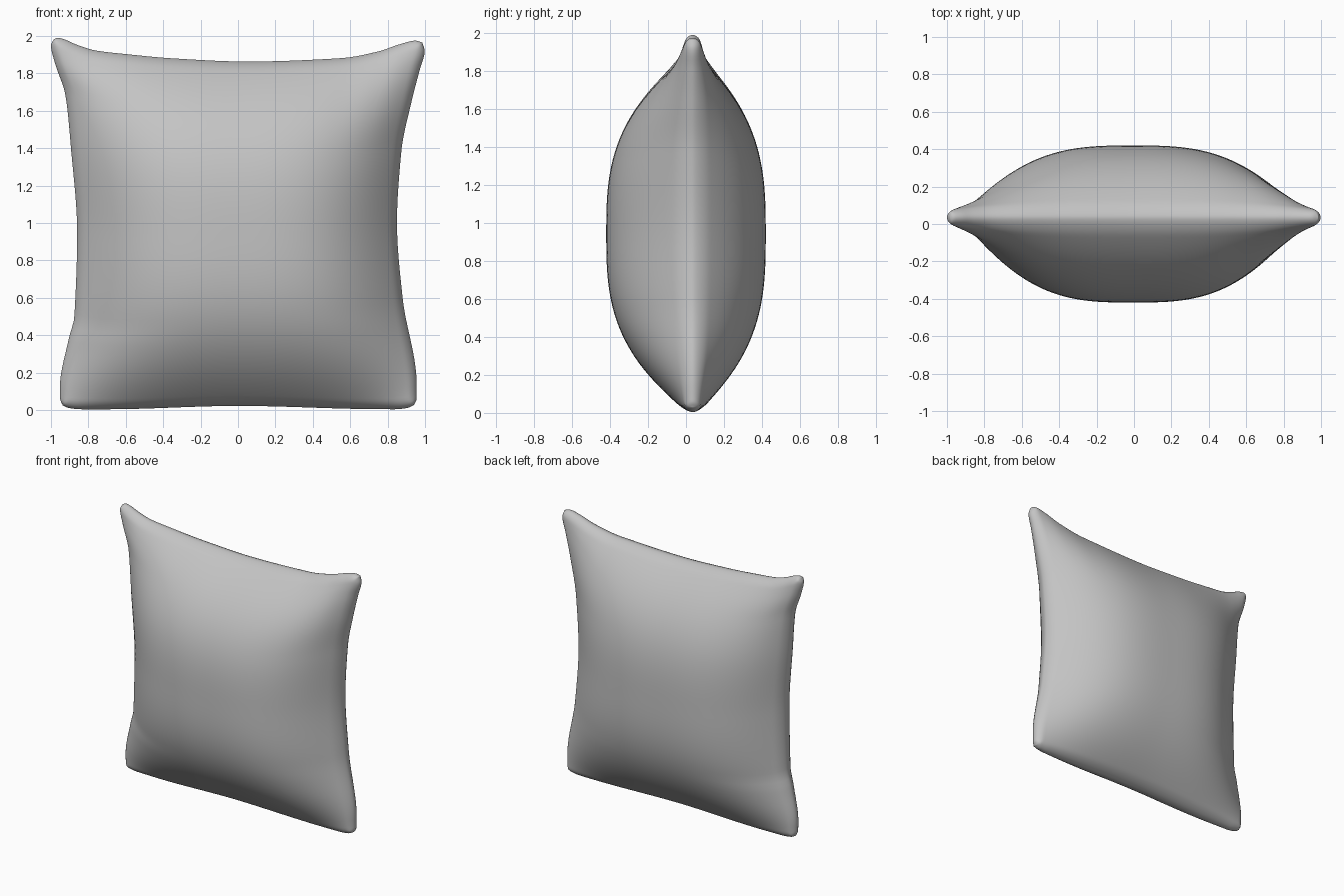
import bpy, bmesh, math

if "Cube" in bpy.data.objects:
    bpy.data.objects.remove(bpy.data.objects["Cube"])

# Seam outline of the cushion, one profile per side: (position along side, offset)
TOP = [(-0.985, 1.982), (-0.965, 1.99), (-0.93, 1.982), (-0.86, 1.952), (-0.76, 1.922), (-0.6, 1.903),
       (-0.35, 1.88), (0.05, 1.863), (0.55, 1.881), (0.75, 1.917), (0.87, 1.957),
       (0.95, 1.975), (0.985, 1.965)]
BOTTOM = [(-0.937, 0.025), (-0.91, 0.012), (-0.84, 0.004), (-0.7, 0.004), (0.0, 0.022), (0.7, 0.005),
          (0.84, 0.004), (0.91, 0.012), (0.942, 0.028)]
LEFT = [(0.025, -0.937), (0.06, -0.951), (0.12, -0.952), (0.38, -0.905), (0.5, -0.875),
        (0.95, -0.86), (1.4, -0.893), (1.68, -0.922), (1.86, -0.98), (1.95, -1.0), (1.982, -0.985)]
RIGHT = [(0.028, 0.942), (0.06, 0.955), (0.14, 0.955), (0.6, 0.88), (1.0, 0.85),
         (1.38, 0.873), (1.65, 0.928), (1.82, 0.972), (1.92, 0.998), (1.965, 0.985)]

N = 72           # grid cells per side
SEAM_Y = 0.035   # depth of the seam
LIP = 0.04       # half thickness of the rolled edge


def sample(pts, f):
    """Smooth, overshoot-free curve through pts at fraction f."""
    t = pts[0][0] + (pts[-1][0] - pts[0][0]) * f
    n = len(pts)
    h = [pts[i + 1][0] - pts[i][0] for i in range(n - 1)]
    d = [(pts[i + 1][1] - pts[i][1]) / h[i] for i in range(n - 1)]
    m = [d[0]] + [2 * a * b / (a + b) if a * b > 0 else 0 for a, b in zip(d, d[1:])] + [d[-1]]
    i = 0
    while i < n - 2 and t > pts[i + 1][0]:
        i += 1
    s = (t - pts[i][0]) / h[i]
    val = ((1 + 2 * s) * (1 - s) ** 2 * pts[i][1] + s * (1 - s) ** 2 * h[i] * m[i]
           + s * s * (3 - 2 * s) * pts[i + 1][1] + s * s * (s - 1) * h[i] * m[i + 1])
    return t, val


# Parameters are packed towards the edges so the rolled seam stays round
params = [math.sin(math.pi / 2 * (2 * i / N - 1)) for i in range(N + 1)]
frac = [(p + 1) / 2 for p in params]
top = [sample(TOP, f) for f in frac]
bottom = [sample(BOTTOM, f) for f in frac]
left = [sample(LEFT, f)[::-1] for f in frac]
right = [sample(RIGHT, f)[::-1] for f in frac]


def outline_point(i, j):
    """Blend the four sides into a point of the cushion's face."""
    a, b = frac[i], frac[j]
    return [(1 - b) * bottom[i][k] + b * top[i][k] + (1 - a) * left[j][k] + a * right[j][k]
            - (1 - a) * (1 - b) * bottom[0][k] - a * (1 - b) * bottom[N][k]
            - (1 - a) * b * top[0][k] - a * b * top[N][k] for k in (0, 1)]


def thickness(u, v, bulge):
    d = min(1, min(1 - abs(u), 1 - abs(v)) / 0.05)
    lip = LIP * math.sqrt(max(0, 1 - (1 - d) ** 2))
    return lip + bulge * (1 - abs(u) ** 3) * (1 - abs(v) ** 2.9)


# Front and back panels, welded along the seam
bm = bmesh.new()
for side, bulge in ((-1, 0.415), (1, 0.345)):
    grid = []
    for i, u in enumerate(params):
        col = []
        for j, v in enumerate(params):
            x, z = outline_point(i, j)
            col.append(bm.verts.new((x, SEAM_Y + side * thickness(u, v, bulge), z)))
        grid.append(col)
    for i in range(N):
        for j in range(N):
            bm.faces.new((grid[i][j], grid[i + 1][j], grid[i + 1][j + 1], grid[i][j + 1]))
bmesh.ops.remove_doubles(bm, verts=bm.verts, dist=0.00005)
bmesh.ops.recalc_face_normals(bm, faces=bm.faces)
for f in bm.faces:
    f.smooth = True

mesh = bpy.data.meshes.new("cushion")
bm.to_mesh(mesh)
bm.free()
cushion = bpy.data.objects.new("cushion", mesh)
bpy.context.collection.objects.link(cushion)

fabric = bpy.data.materials.new("grey fabric")
fabric.diffuse_color = (0.55, 0.55, 0.55, 1)
fabric.use_nodes = True
fabric.node_tree.nodes["Principled BSDF"].inputs["Base Color"].default_value = fabric.diffuse_color
mesh.materials.append(fabric)
